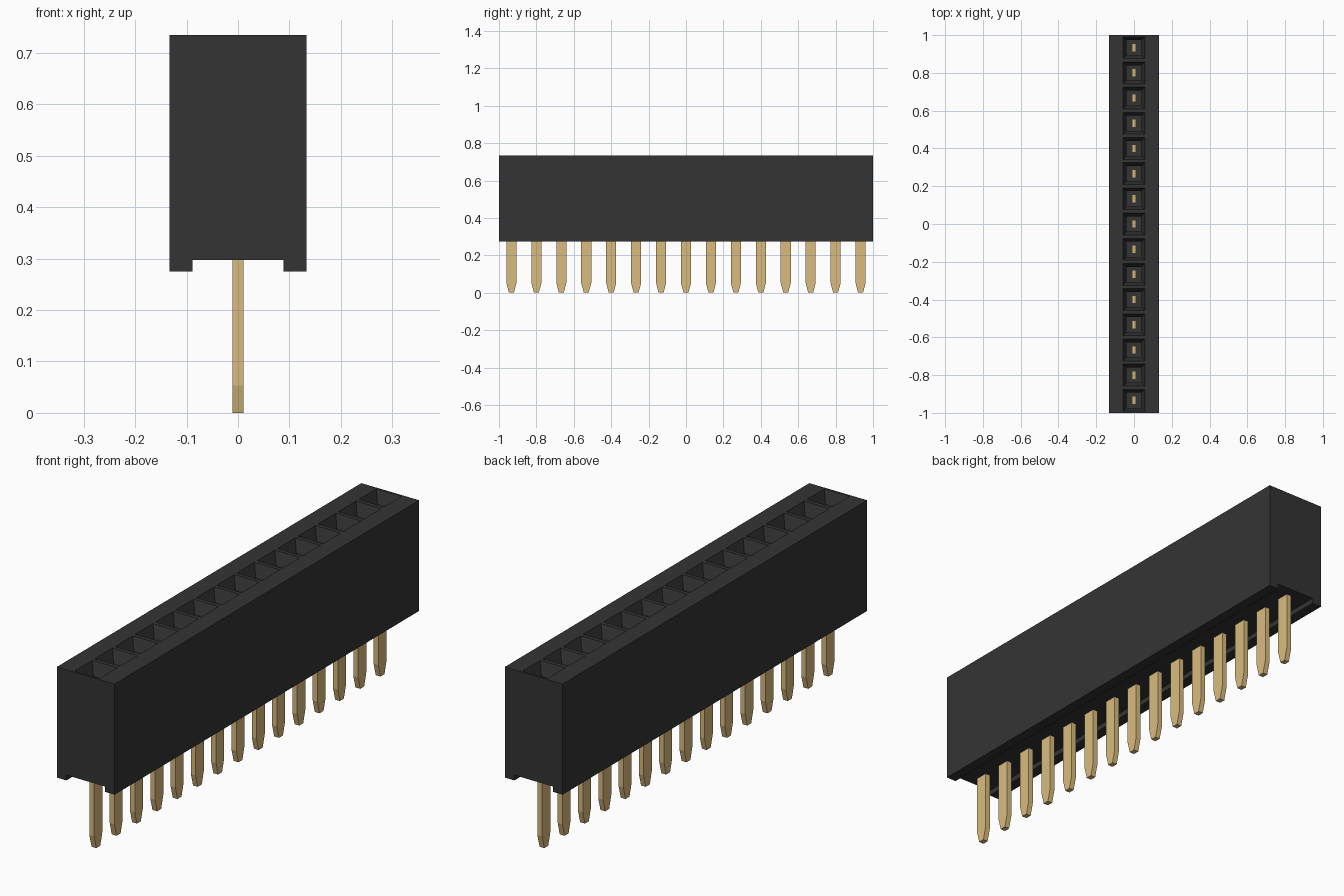
import bpy, bmesh
from mathutils import Vector

cube = bpy.data.objects.get("Cube")
if cube:
    bpy.data.objects.remove(cube, do_unlink=True)

COUNT = 15
PITCH = 2 / COUNT


def material(name, rgb):
    m = bpy.data.materials.new(name)
    m.use_nodes = True
    m.diffuse_color = (*rgb, 1)
    bsdf = next(n for n in m.node_tree.nodes if n.type == 'BSDF_PRINCIPLED')
    bsdf.inputs["Base Color"].default_value = (*rgb, 1)
    return m


def finish(bm, name, mat):
    bmesh.ops.recalc_face_normals(bm, faces=bm.faces[:])
    mesh = bpy.data.meshes.new(name)
    bm.to_mesh(mesh)
    bm.free()
    mesh.materials.append(mat)
    return mesh


def add_object(name, mesh, y=0):
    ob = bpy.data.objects.new(name, mesh)
    ob.location.y = y
    bpy.context.collection.objects.link(ob)


def loft(bm, sections):
    """Join matching closed loops of points and cap both ends."""
    loops = [[bm.verts.new(p) for p in s] for s in sections]
    n = len(loops[0])
    for a, b in zip(loops, loops[1:]):
        for i in range(n):
            j = (i + 1) % n
            bm.faces.new((a[i], a[j], b[j], b[i]))
    bm.faces.new(loops[0])
    bm.faces.new(loops[-1])
    bmesh.ops.recalc_face_normals(bm, faces=bm.faces[:])


black = material("black plastic", (0.034, 0.034, 0.034))
gold = material("gold metal", (0.70, 0.50, 0.21))

# Housing: channelled profile, one section per socket cell
TOP, W, CELL = 0.735, 0.133, PITCH / 2
half = [(0.089, 0.297), (0.089, 0.275), (W, 0.275), (W, TOP), (CELL, TOP)]
profile = half + [(-x, z) for x, z in reversed(half)]
bm = bmesh.new()
loft(bm, [[(x, -1 + i * PITCH, z) for x, z in profile] for i in range(COUNT + 1)])

# Sockets: square opening, sloped lead-in, straight shaft
cells = [f for f in bm.faces
         if f.normal.z > 0.9 and abs(f.calc_center_median().x) < 0.01
         and f.calc_center_median().z > TOP - 0.01]
bmesh.ops.inset_individual(bm, faces=cells, thickness=0.0125)
bmesh.ops.inset_individual(bm, faces=cells, thickness=0.025, depth=-0.05)
shafts = bmesh.ops.extrude_discrete_faces(bm, faces=cells)["faces"]
bmesh.ops.translate(bm, vec=Vector((0, 0, -0.30)),
                    verts=list({v for f in shafts for v in f.verts}))
add_object("housing", finish(bm, "housing", black))

# Pins: flat blades with a tapered tip, reaching into the sockets
bm = bmesh.new()
blade = [(-0.013, 0), (0.013, 0), (0.027, 0.053), (0.027, 0.30), (0.022, 0.30),
         (0.022, 0.42), (-0.022, 0.42), (-0.022, 0.30), (-0.027, 0.30), (-0.027, 0.053)]
loft(bm, [[(x, y, z) for y, z in blade] for x in (-0.011, 0.011)])
pin = finish(bm, "pin", gold)
for i in range(COUNT):
    add_object(f"pin_{i + 1}", pin, -1 + (i + 0.5) * PITCH)
